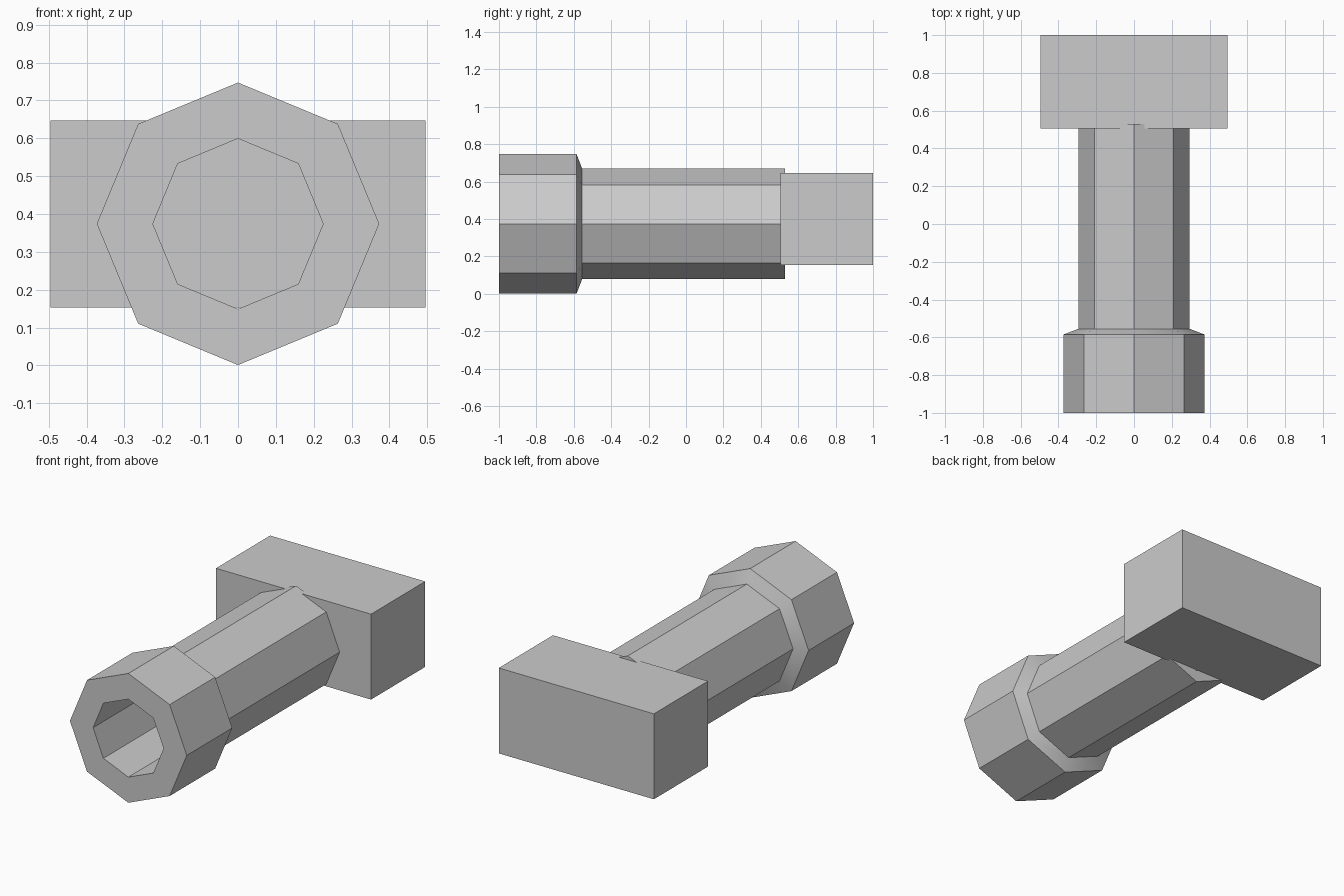
import bpy
import bmesh
import math

default_cube = bpy.data.objects.get("Cube")
if default_cube:
    bpy.data.objects.remove(default_cube, do_unlink=True)

# Single grey material
grey = bpy.data.materials.new("plain grey")
grey.use_nodes = True
colour = (0.6, 0.6, 0.6, 1)
grey.diffuse_color = colour
grey.node_tree.nodes["Principled BSDF"].inputs["Base Color"].default_value = colour


def finish(name, bm):
    """Turn a bmesh into a grey object."""
    bmesh.ops.recalc_face_normals(bm, faces=bm.faces)
    mesh = bpy.data.meshes.new(name)
    bm.to_mesh(mesh)
    bm.free()
    mesh.materials.append(grey)
    obj = bpy.data.objects.new(name, mesh)
    bpy.context.collection.objects.link(obj)
    return obj


def lathe(name, profile, sides, height):
    """Sweep a closed (radius, y) profile around a horizontal axis."""
    bm = bmesh.new()
    rings = []
    for i in range(sides):
        a = math.tau * i / sides
        rings.append([bm.verts.new((r * math.sin(a), y, height + r * math.cos(a)))
                      for r, y in profile])
    count = len(profile)
    for i, ring in enumerate(rings):
        following = rings[(i + 1) % sides]
        for j in range(count):
            k = (j + 1) % count
            bm.faces.new((ring[j], ring[k], following[k], following[j]))
    return finish(name, bm)


# Hollow eight-sided handle: collar, chamfer, shaft and inner bore
handle = lathe("hollow_handle", [
    (0.225, -1.0), (0.373, -1.0), (0.373, -0.585),
    (0.295, -0.555), (0.295, 0.53), (0.225, 0.53),
], sides=8, height=0.374)
bpy.ops.object.select_all(action="DESELECT")
handle.select_set(True)
bpy.context.view_layer.objects.active = handle
bpy.ops.object.shade_smooth_by_angle(angle=math.radians(30))

# Rectangular head block closing the far end
bm = bmesh.new()
bmesh.ops.create_cube(bm, size=1)
bmesh.ops.scale(bm, vec=(0.99, 0.494, 0.493), verts=bm.verts)
bmesh.ops.translate(bm, vec=(0, 0.753, 0.4), verts=bm.verts)
finish("head_block", bm)
